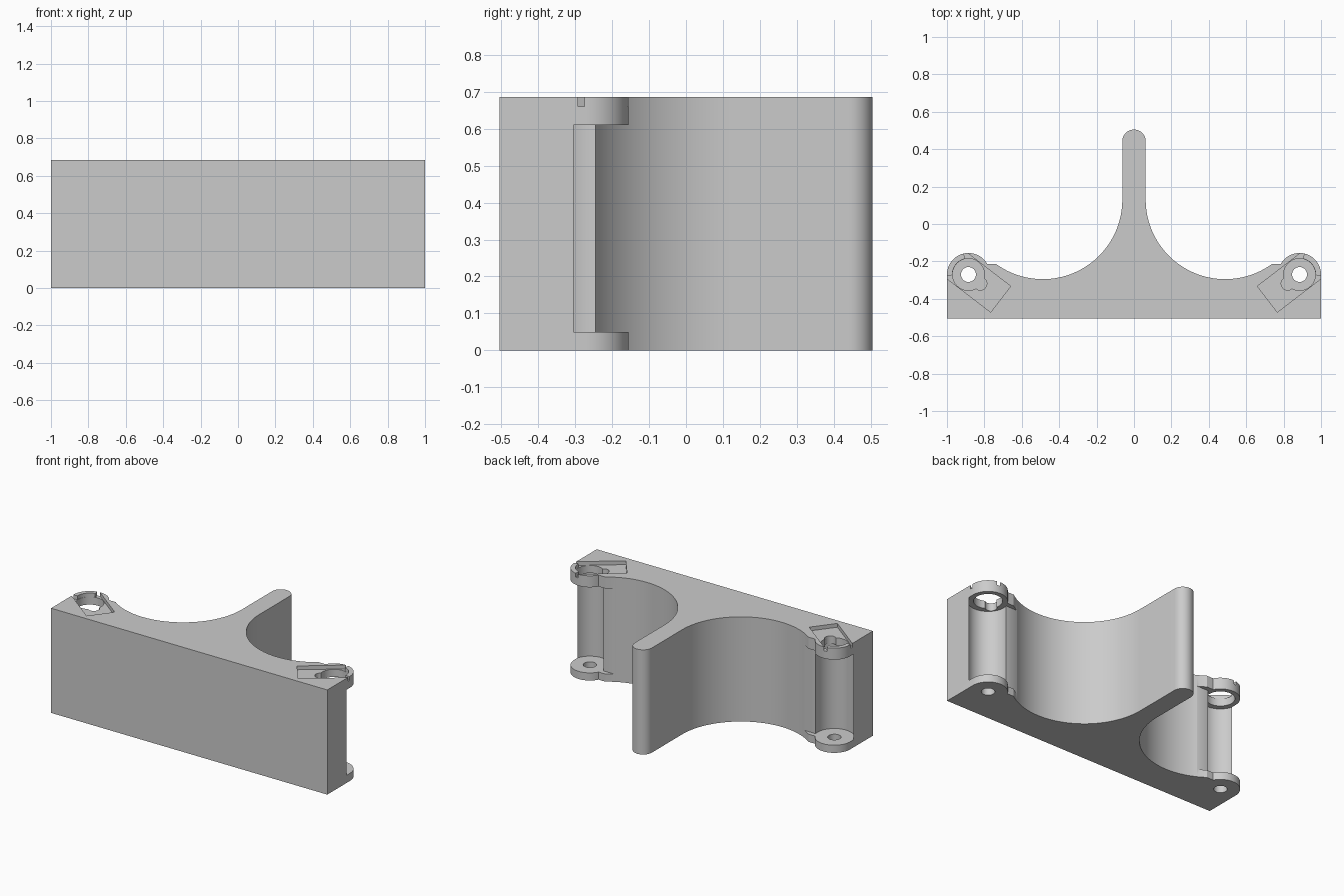
import bpy, bmesh
from math import sin, cos, radians, asin, pi
from mathutils import Vector

cube = bpy.data.objects.get("Cube")
if cube:
    bpy.data.objects.remove(cube, do_unlink=True)

HEIGHT = 0.685
HALF_DEPTH = 0.505
FIN = 0.0625                       # half thickness of the rear fin
SCOOP_R = 0.425
SCOOP = (FIN + SCOOP_R, 0.13)
EAR = (0.885, -0.27)
EAR_R = 0.115
GROOVE_R = 0.12
TAB_Y = -0.215

grey = bpy.data.materials.new("plain grey")
grey.use_nodes = True
colour = (0.6, 0.6, 0.6, 1)
grey.diffuse_color = colour
grey.node_tree.nodes["Principled BSDF"].inputs["Base Color"].default_value = colour


def arc(centre, r, start, end, steps):
    """Points on an arc, angles in radians."""
    return [(centre[0] + r * cos(start + (end - start) * i / steps),
             centre[1] + r * sin(start + (end - start) * i / steps))
            for i in range(steps + 1)]


def prism(name, outline, bottom, top):
    """Extrude a closed outline between two heights."""
    bm = bmesh.new()
    face = bm.faces.new([bm.verts.new((x, y, bottom)) for x, y in outline])
    extruded = bmesh.ops.extrude_face_region(bm, geom=[face])
    verts = [g for g in extruded["geom"] if isinstance(g, bmesh.types.BMVert)]
    bmesh.ops.translate(bm, verts=verts, vec=Vector((0, 0, top - bottom)))
    bmesh.ops.recalc_face_normals(bm, faces=bm.faces)
    mesh = bpy.data.meshes.new(name)
    bm.to_mesh(mesh)
    bm.free()
    obj = bpy.data.objects.new(name, mesh)
    bpy.context.collection.objects.link(obj)
    return obj


def cut(target, name, outline, bottom, top):
    """Cut a prism out of the target on both sides."""
    for side in (1, -1):
        cutter = prism(name, [(side * x, y) for x, y in outline], bottom, top)
        cutter.hide_render = True
        mod = target.modifiers.new(name, "BOOLEAN")
        mod.operation = "DIFFERENCE"
        mod.solver = "EXACT"
        mod.object = cutter
        bpy.ops.object.modifier_apply(modifier=name)
        bpy.data.objects.remove(cutter, do_unlink=True)


# Body outline: base, ear, tab, scoop and rounded fin, then mirrored
tab_angle = pi - asin((TAB_Y - EAR[1]) / EAR_R)
scoop_end = asin((TAB_Y - SCOOP[1]) / SCOOP_R)
half = [(1, -HALF_DEPTH)]
half += arc(EAR, EAR_R, 0, tab_angle, 28)
half += arc(SCOOP, SCOOP_R, scoop_end, -pi, 48)
half += arc((0, HALF_DEPTH - FIN), FIN, 0, pi / 2, 12)
outline = half + [(-x, y) for x, y in reversed(half[:-1])]
body = prism("bracket_body", outline, 0, HEIGHT)
bpy.context.view_layer.objects.active = body
body.select_set(True)

# Upright groove between the lower and upper ears
groove_start = -asin((GROOVE_R ** 2 - (1 - EAR[0]) ** 2) ** 0.5 / GROOVE_R)
groove_end = -pi - asin(0.025 / GROOVE_R)
groove = [(1.1, -0.304)] + arc(EAR, GROOVE_R, groove_start, groove_end, 36)
groove += [(0.6, -0.245), (0.6, -0.1), (1.1, -0.1)]
cut(body, "groove", groove, 0.05, 0.61)

# Screw hole in the lower ear, wide hole with a side lobe in the upper ear
tilt = radians(37.5)
cut(body, "screw_hole", arc(EAR, 0.04, 0, 2 * pi, 32)[:-1], -0.1, 0.3)
cut(body, "wide_hole", arc(EAR, 0.085, 0, 2 * pi, 48)[:-1], 0.5, 0.8)
lobe = (EAR[0] - 0.08 * cos(tilt), EAR[1] - 0.08 * sin(tilt))
cut(body, "lobe_hole", arc(lobe, 0.035, 0, 2 * pi, 24)[:-1], 0.58, 0.8)

# Shallow tilted pocket that leaves a rim segment on the ear
w, gap = 0.0875, radians(40)
local = [(-0.217, -w), (0.1, -w), (0.125 * cos(gap), -0.125 * sin(gap))]
local += arc((0, 0), 0.086, -gap, gap, 16)
local += [(0.125 * cos(gap), 0.125 * sin(gap)), (0.1, w), (-0.217, w)]
pocket = [(EAR[0] + u * cos(tilt) - v * sin(tilt),
           EAR[1] + u * sin(tilt) + v * cos(tilt)) for u, v in local]
cut(body, "pocket", pocket, 0.66, 0.8)

body.data.materials.clear()
body.data.materials.append(grey)
for poly in body.data.polygons:
    poly.material_index = 0
bpy.ops.object.shade_smooth_by_angle(angle=radians(30))
